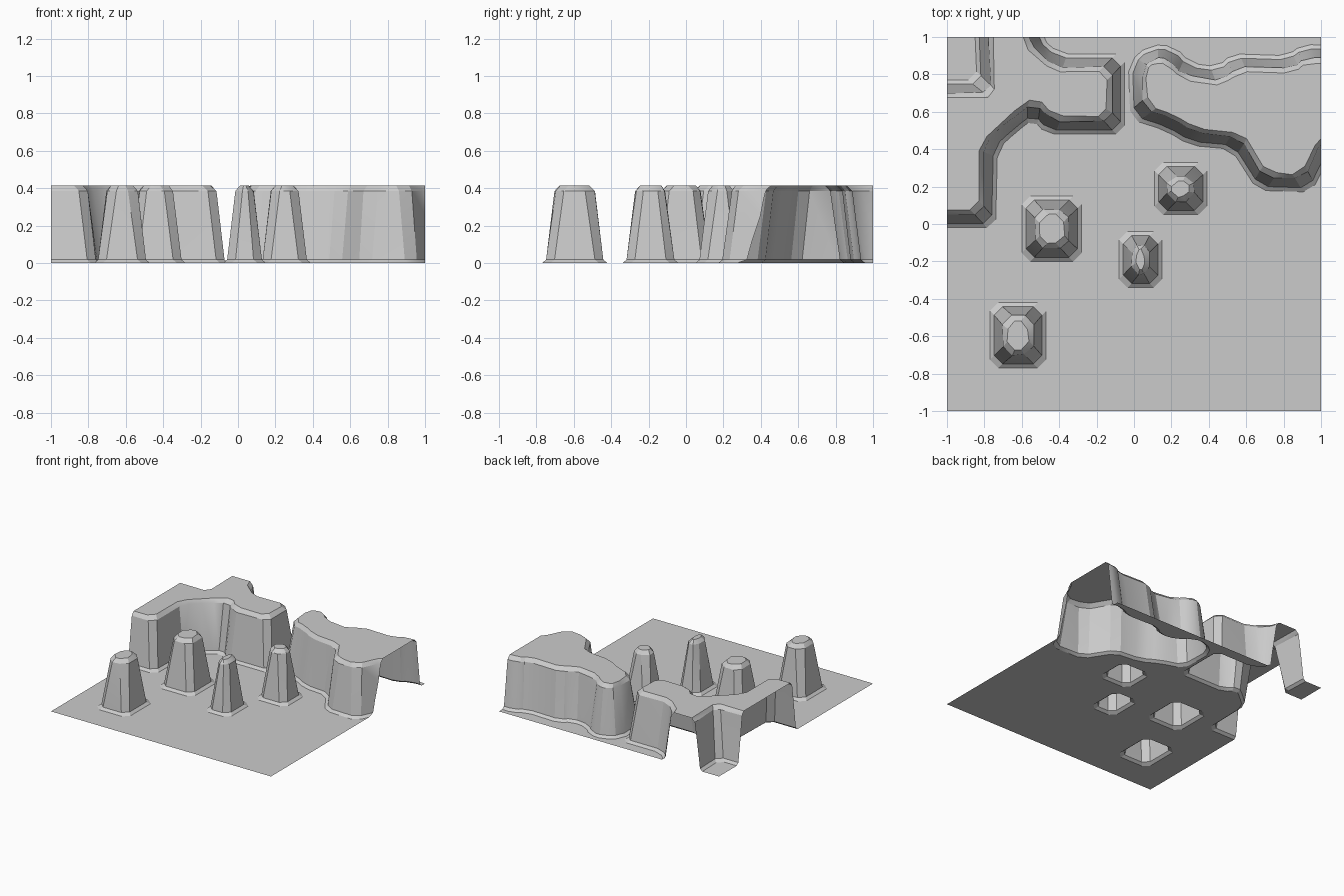
import bpy
import bmesh
import random
from mathutils import Vector

random.seed(4)
cube = bpy.data.objects.get("Cube")
if cube:
    bpy.data.objects.remove(cube, do_unlink=True)

# One stone colour for everything
stone = bpy.data.materials.new("stone_grey")
stone.use_nodes = True
stone.diffuse_color = (0.6, 0.6, 0.6, 1)
bsdf = stone.node_tree.nodes["Principled BSDF"]
bsdf.inputs["Base Color"].default_value = stone.diffuse_color
bsdf.inputs["Roughness"].default_value = 0.9

# Cliff profile from foot to rim: (inset, height)
PROFILE = [(0, 0), (0.022, 0.018), (0.07, 0.385), (0.095, 0.415)]


def inset(points, dist):
    """Move a counter-clockwise outline inwards by dist."""
    result = []
    for i, p in enumerate(points):
        a = (p - points[i - 1]).normalized()
        b = (points[(i + 1) % len(points)] - p).normalized()
        na, nb = Vector((-a.y, a.x)), Vector((-b.y, b.x))
        result.append(p + (na + nb) * dist / max(0.5, 1 + na.dot(nb)))
    return result


def chamfer(points, size=0.045):
    """Replace every corner with two points."""
    result = []
    for i, p in enumerate(points):
        for q in (points[i - 1], points[(i + 1) % len(points)]):
            edge = q - p
            result.append(p + edge.normalized() * min(size, edge.length * 0.33))
    return result


def finish(bm, name):
    """Trim the sheet to the tile edges and make an object of it."""
    for axis in (Vector((1, 0, 0)), Vector((0, 1, 0))):
        for side in (axis, -axis):
            bmesh.ops.bisect_plane(bm, geom=bm.verts[:] + bm.edges[:] + bm.faces[:],
                                   plane_co=side, plane_no=side, clear_outer=True)
    mesh = bpy.data.meshes.new(name)
    bm.to_mesh(mesh)
    bm.free()
    mesh.materials.append(stone)
    obj = bpy.data.objects.new(name, mesh)
    bpy.context.collection.objects.link(obj)
    return obj


def cliff(name, points):
    """Hollow rock with sloping walls and a flat top, open underneath."""
    bm = bmesh.new()
    rings = []
    for dist, height in PROFILE:
        shake = 0.005 if dist > 0.03 else 0
        rings.append([bm.verts.new((p.x + random.uniform(-shake, shake),
                                    p.y + random.uniform(-shake, shake), height))
                      for p in chamfer(inset(points, dist))])
    for low, high in zip(rings, rings[1:]):
        for i in range(len(low)):
            j = (i + 1) % len(low)
            bm.faces.new((low[i], low[j], high[j], high[i]))
    bm.faces.new(rings[-1])
    bmesh.ops.triangulate(bm, faces=bm.faces[:])
    obj = finish(bm, name)
    bpy.ops.object.select_all(action='DESELECT')
    obj.select_set(True)
    bpy.context.view_layer.objects.active = obj
    bpy.ops.object.shade_smooth_by_angle(angle=0.4)


def outline(*pairs):
    return [Vector(p) for p in pairs]


def pillar(x0, x1, y0, y1):
    return outline((x0, y0), (x1, y0), (x1, y1), (x0, y1))


# Foot outlines, running past the tile edge where the rock is cut open
rocks = {
    "west_plateau": outline(
        (-1.25, -0.02), (-0.74, -0.02), (-0.73, 0.4), (-0.62, 0.5), (-0.54, 0.56),
        (-0.47, 0.48), (-0.05, 0.48), (-0.05, 0.91), (-0.4, 0.91), (-0.5, 1.0),
        (-0.5, 1.25), (-0.86, 1.25), (-0.84, 0.77), (-1.25, 0.77)),
    "east_plateau": outline(
        (-0.02, 0.56), (0.17, 0.5), (0.3, 0.42), (0.52, 0.4), (0.66, 0.18),
        (0.95, 0.17), (1.06, 0.4), (1.25, 0.5), (1.25, 0.95), (0.9, 0.96),
        (0.82, 0.9), (0.52, 0.91), (0.45, 0.84), (0.3, 0.86), (0.22, 0.95),
        (0.08, 0.96), (-0.03, 0.86)),
    "front_pillar": pillar(-0.77, -0.47, -0.77, -0.42),
    "west_pillar": pillar(-0.6, -0.28, -0.2, 0.15),
    "middle_pillar": pillar(-0.08, 0.15, -0.34, -0.04),
    "east_pillar": pillar(0.11, 0.39, 0.05, 0.33),
}
for name, points in rocks.items():
    cliff(name, points)

# Ground sheet with a hole under every rock
ground = bmesh.new()
edges = []
for loop in [pillar(-1.4, 1.4, -1.4, 1.4)] + [chamfer(p) for p in rocks.values()]:
    verts = [ground.verts.new((p.x, p.y, 0)) for p in loop]
    edges += [ground.edges.new((verts[i - 1], verts[i])) for i in range(len(verts))]
bmesh.ops.triangle_fill(ground, edges=edges, use_beauty=True, normal=(0, 0, 1))
ground.normal_update()
bmesh.ops.reverse_faces(ground, faces=[f for f in ground.faces if f.normal.z < 0])
finish(ground, "ground")
